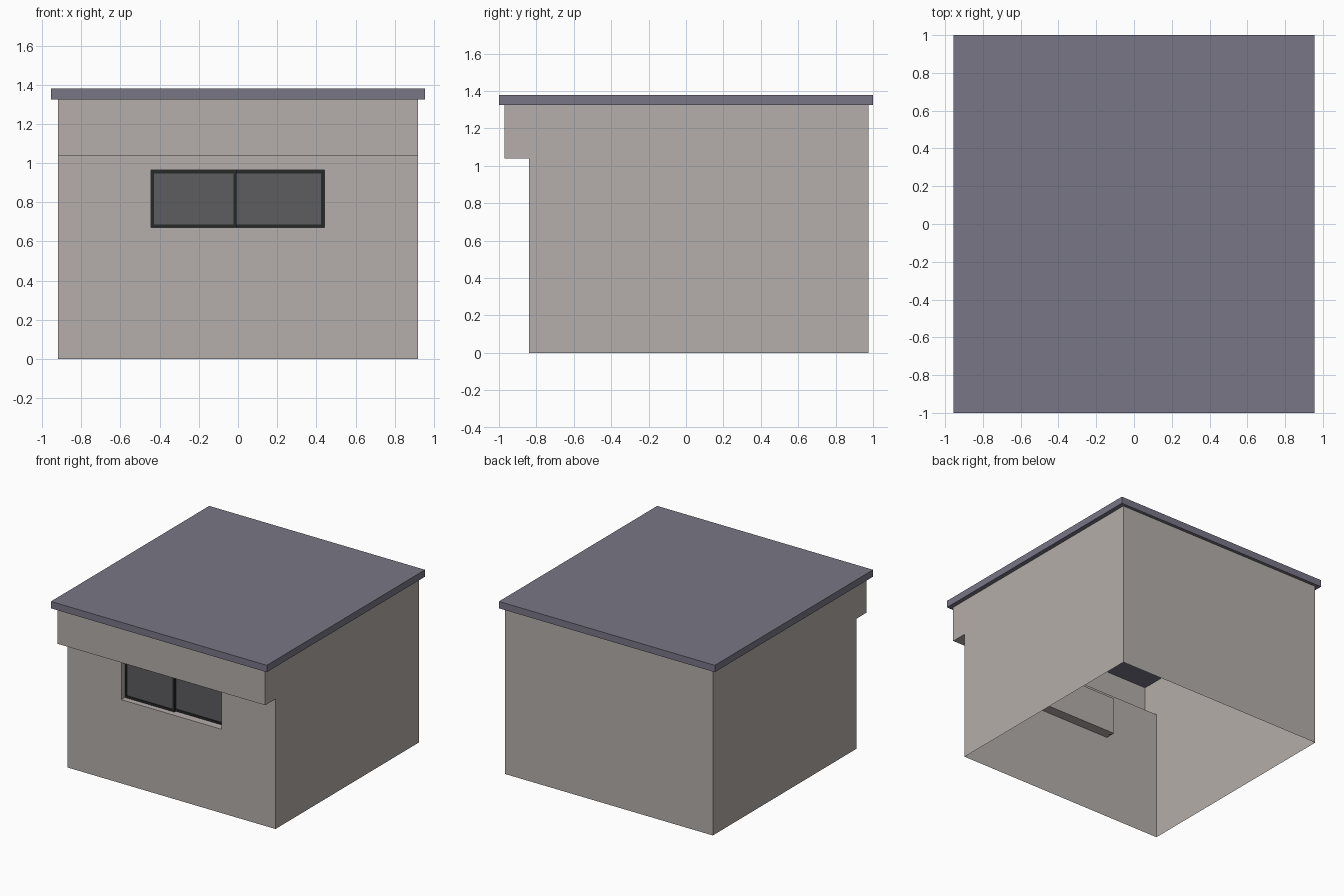
import bpy, bmesh

if "Cube" in bpy.data.objects:
    bpy.data.objects.remove(bpy.data.objects["Cube"])


def material(name, rgb):
    m = bpy.data.materials.new(name)
    m.diffuse_color = (*rgb, 1)
    m.use_nodes = True
    m.node_tree.nodes["Principled BSDF"].inputs["Base Color"].default_value = m.diffuse_color
    return m


WALL = material("plaster", (0.46, 0.425, 0.405))
ROOF = material("roof_grey", (0.19, 0.18, 0.235))
FRAME = material("frame_black", (0.02, 0.021, 0.022))
GLASS = material("dark_glass", (0.11, 0.11, 0.115))


def add_object(name, bm, mat):
    bmesh.ops.recalc_face_normals(bm, faces=bm.faces)
    me = bpy.data.meshes.new(name)
    bm.to_mesh(me)
    bm.free()
    ob = bpy.data.objects.new(name, me)
    bpy.context.collection.objects.link(ob)
    if mat:
        me.materials.append(mat)
    return ob


def add_box(bm, x0, x1, y0, y1, z0, z1):
    for v in bmesh.ops.create_cube(bm, size=1)["verts"]:
        v.co.x = x1 if v.co.x > 0 else x0
        v.co.y = y1 if v.co.y > 0 else y0
        v.co.z = z1 if v.co.z > 0 else z0


def box(name, dims, mat):
    bm = bmesh.new()
    add_box(bm, *dims)
    return add_object(name, bm, mat)


# Walls: side profile with the front overhang, swept across the width
profile = [(-0.84, 0), (0.975, 0), (0.975, 1.325), (-0.97, 1.325), (-0.97, 1.04), (-0.84, 1.04)]
bm = bmesh.new()
side = bm.faces.new([bm.verts.new((-0.92, y, z)) for y, z in profile])
sweep = bmesh.ops.extrude_face_region(bm, geom=[side])
for v in [g for g in sweep["geom"] if isinstance(g, bmesh.types.BMVert)]:
    v.co.x = 0.92
walls = add_object("walls", bm, WALL)

# Window recess cut into the front wall
X0, X1, Z0, Z1 = -0.445, 0.442, 0.67, 0.965
BACK = -0.76
cutter = box("window_cutter", (X0, X1, -0.9, BACK, Z0, Z1), WALL)
cutter.hide_render = True
mod = walls.modifiers.new("window_recess", 'BOOLEAN')
mod.operation = 'DIFFERENCE'
mod.solver = 'EXACT'
mod.object = cutter
bpy.context.view_layer.objects.active = walls
bpy.ops.object.modifier_apply(modifier=mod.name)
bpy.data.objects.remove(cutter)

# Thin shell: open the floor and the top under the roof
bm = bmesh.new()
bm.from_mesh(walls.data)
ends = [f for f in bm.faces if all(v.co.z < 0.001 for v in f.verts)
        or all(v.co.z > 1.32 for v in f.verts)]
bmesh.ops.delete(bm, geom=ends, context='FACES')
bm.to_mesh(walls.data)
bm.free()

# Flat roof slab
box("roof", (-0.955, 0.955, -1, 1, 1.325, 1.38), ROOF)


# Sliding sashes: four bars around one pane, right one set behind the left
def sash(name, x0, x1, y0, y1, w=0.017):
    bm = bmesh.new()
    add_box(bm, x0, x0 + w, y0, y1, Z0, Z1)
    add_box(bm, x1 - w, x1, y0, y1, Z0, Z1)
    add_box(bm, x0 + w, x1 - w, y0, y1, Z0, Z0 + w)
    add_box(bm, x0 + w, x1 - w, y0, y1, Z1 - w, Z1)
    add_object(name + "_frame", bm, FRAME)
    mid = (y0 + y1) / 2
    box(name + "_glass", (x0 + w, x1 - w, mid - 0.002, mid + 0.002, Z0 + w, Z1 - w), GLASS)


sash("left_sash", X0, -0.007, -0.795, -0.778)
sash("right_sash", -0.025, X1, -0.778, BACK - 0.001)
